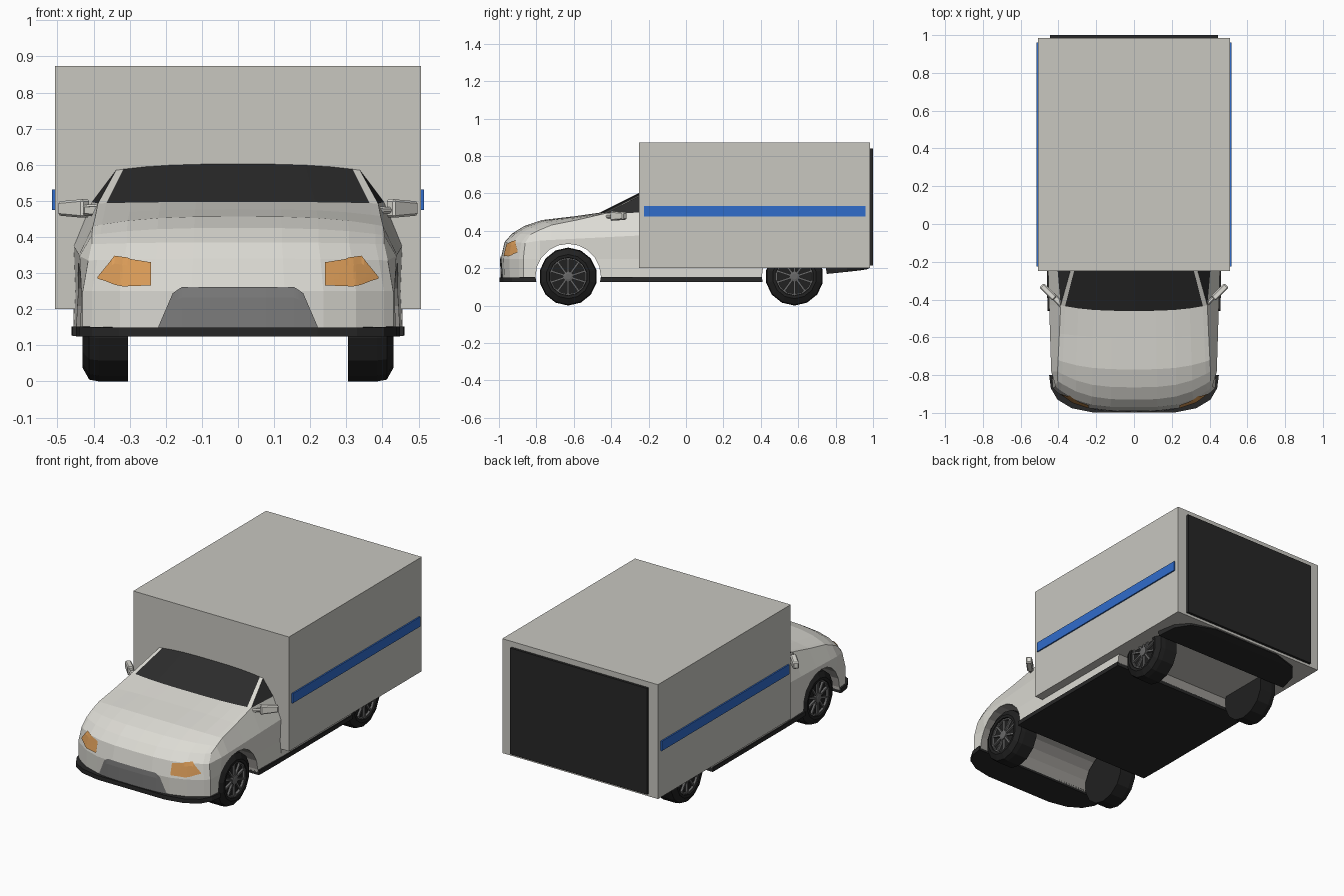
import bpy, bmesh, math
from mathutils import Vector, Matrix
from mathutils.bvhtree import BVHTree

if "Cube" in bpy.data.objects:
    bpy.data.objects.remove(bpy.data.objects["Cube"])


def mat(name, r, g, b):
    m = bpy.data.materials.new(name)
    m.diffuse_color = (r, g, b, 1)
    m.use_nodes = True
    m.node_tree.nodes["Principled BSDF"].inputs["Base Color"].default_value = m.diffuse_color
    return m


PAINT = mat("cab_paint", 0.72, 0.71, 0.66)
CARGO = mat("cargo_paint", 0.58, 0.57, 0.53)
BLACK = mat("black_trim", 0.02, 0.02, 0.02)
TYRE = mat("tyre_rubber", 0.015, 0.015, 0.015)
GLASS = mat("dark_glass", 0.025, 0.025, 0.025)
WELL = mat("well_grey", 0.32, 0.31, 0.29)
GRILLE = mat("grille_grey", 0.21, 0.21, 0.21)
RIM = mat("rim_grey", 0.14, 0.14, 0.14)
BLUE = mat("stripe_blue", 0.03, 0.15, 0.60)
AMBER = mat("lamp_amber", 0.72, 0.34, 0.10)

AXLES = (-0.63, 0.58)
AXLE_Z = 0.155


def finish(bm, name, *mats):
    bmesh.ops.recalc_face_normals(bm, faces=bm.faces)
    me = bpy.data.meshes.new(name)
    bm.to_mesh(me)
    bm.free()
    for m in mats:
        me.materials.append(m)
    ob = bpy.data.objects.new(name, me)
    bpy.context.collection.objects.link(ob)
    return ob


def box(name, m, lo, hi):
    bm = bmesh.new()
    size = [b - a for a, b in zip(lo, hi)]
    mid = [(a + b) / 2 for a, b in zip(lo, hi)]
    bmesh.ops.create_cube(bm, size=1, matrix=Matrix.Translation(mid) @ Matrix.Diagonal((*size, 1)))
    return finish(bm, name, m)


def loft(name, m, stations):
    """Rectangular sections along y: (y, half width, bottom z, top z)."""
    bm = bmesh.new()
    rings = [[bm.verts.new(c) for c in ((-w, y, a), (w, y, a), (w, y, b), (-w, y, b))]
             for y, w, a, b in stations]
    for r, s in zip(rings, rings[1:]):
        for k in range(4):
            n = (k + 1) % 4
            bm.faces.new((r[k], r[n], s[n], s[k]))
    bm.faces.new(rings[0])
    bm.faces.new(rings[-1])
    return finish(bm, name, m)


# Cargo box, rear door and side stripes
box("cargo_box", CARGO, (-0.507, -0.25, 0.2), (0.507, 0.985, 0.873))
box("rear_door", BLACK, (-0.445, 0.98, 0.215), (0.445, 1.0, 0.84))
for s, side in ((-1, "left"), (1, "right")):
    xs = sorted((s * 0.50, s * 0.515))
    box("stripe_" + side, BLUE, (xs[0], -0.225, 0.475), (xs[1], 0.96, 0.532))

# Cab rows from bumper over bonnet to windscreen: centre y, z, half width, edge y, z, bow power
ROWS = [(-0.985, 0.14, 0.430, -0.87, 0.14, 3.5),
        (-0.990, 0.25, 0.430, -0.87, 0.25, 3.5),
        (-0.970, 0.34, 0.415, -0.86, 0.335, 3.5),
        (-0.930, 0.385, 0.405, -0.83, 0.38, 3.0),
        (-0.865, 0.425, 0.405, -0.78, 0.405, 3.0),
        (-0.770, 0.457, 0.402, -0.72, 0.43, 3.0),
        (-0.600, 0.477, 0.395, -0.58, 0.458, 3.0),
        (-0.460, 0.497, 0.388, -0.43, 0.493, 3.0),
        (-0.240, 0.607, 0.335, -0.24, 0.590, 3.0)]
HALF = [0.3, 0.55, 0.76, 0.94, 1.0]
FRACS = [-f for f in reversed(HALF)] + [0] + HALF
CORNER, BASE = 3, 7

bm = bmesh.new()
grid = [[bm.verts.new((f * w, yc + (yo - yc) * abs(f) ** p, zc + (zo - zc) * abs(f) ** p))
         for f in FRACS] for yc, zc, w, yo, zo, p in ROWS]
for j in range(len(ROWS) - 1):
    for i in range(len(FRACS) - 1):
        fc = bm.faces.new((grid[j][i], grid[j][i + 1], grid[j + 1][i + 1], grid[j + 1][i]))
        if j == BASE and 0 < i < len(FRACS) - 2:
            fc.material_index = 1
side_low, side_back = {}, {}
for s, e in ((-1, 0), (1, -1)):
    cols = [[grid[k][e] for k in (CORNER, 2, 1, 0)]]
    for j in range(CORNER + 1, BASE + 2):
        y = ROWS[j][3]
        t = (y + 0.83) / 0.59
        x = 0.437 + 0.018 * t
        top = grid[j][e] if j <= BASE else bm.verts.new((s * 0.405, y, 0.497))
        cols.append([top] + [bm.verts.new((s * a, y, z)) for a, z in
                             ((x, 0.345 + 0.03 * t), (x - 0.005, 0.25), (x, 0.14))])
    for a, b in zip(cols, cols[1:]):
        for k in range(3):
            bm.faces.new((a[k], b[k], b[k + 1], a[k + 1]))
    # side window
    bm.faces.new((grid[BASE][e], cols[-1][0], grid[BASE + 1][e])).material_index = 1
    side_low[s] = [c[3] for c in cols[1:]]
    side_back[s] = cols[-1]
bm.faces.new(grid[0] + side_low[1] + side_low[-1][::-1])
bm.faces.new(grid[-1] + side_back[1] + side_back[-1][::-1])
bmesh.ops.recalc_face_normals(bm, faces=bm.faces)
surface = BVHTree.FromBMesh(bm)
cab = finish(bm, "cab", PAINT, GLASS, WELL)


def front_plate(name, m, columns, s=1, rows=5):
    """Thin plate laid on the cab front: columns of (x, low z, high z)."""
    pts = []
    for (x0, a0, b0), (x1, a1, b1) in zip(columns, columns[1:]):
        for t in (0, 0.25, 0.5, 0.75):
            pts.append((x0 + (x1 - x0) * t, a0 + (a1 - a0) * t, b0 + (b1 - b0) * t))
    pts.append(columns[-1])
    bm = bmesh.new()
    g = []
    for x, a, b in pts:
        col = []
        for k in range(rows):
            o = Vector((s * x, -2, a + (b - a) * k / (rows - 1)))
            hit, n, _, _ = surface.ray_cast(o, Vector((0, 1, 0)))
            col.append(bm.verts.new(hit + n * 0.005))
        g.append(col)
    for c, d in zip(g, g[1:]):
        for k in range(rows - 1):
            bm.faces.new((c[k], d[k], d[k + 1], c[k + 1]))
    ob = finish(bm, name, m)
    if sum(p.normal.y for p in ob.data.polygons) > 0:
        ob.data.flip_normals()
    return ob


# Grille and headlamps
front_plate("grille", GRILLE, [(-0.22, 0.148, 0.152), (-0.18, 0.148, 0.245), (-0.155, 0.148, 0.26),
                               (0.155, 0.148, 0.26), (0.18, 0.148, 0.245), (0.22, 0.148, 0.152)])
LAMP = [(0.24, 0.265, 0.329), (0.29, 0.263, 0.337), (0.318, 0.262, 0.342),
        (0.34, 0.267, 0.345), (0.365, 0.277, 0.315), (0.387, 0.284, 0.288)]
for s, side in ((-1, "left"), (1, "right")):
    front_plate("headlamp_" + side, AMBER, LAMP, s)

# Lower body under the cargo box, and dark underbody with bumpers
lower = loft("lower_body", PAINT, [(-0.245, 0.455, 0.14, 0.21), (0.74, 0.455, 0.14, 0.21)])
lower.data.materials.append(PAINT)
lower.data.materials.append(WELL)
under = loft("underbody", BLACK, [
    (-0.997, 0.22, 0.125, 0.15), (-0.975, 0.33, 0.125, 0.15), (-0.93, 0.405, 0.125, 0.15),
    (-0.87, 0.44, 0.125, 0.152), (-0.78, 0.452, 0.125, 0.152), (-0.3, 0.461, 0.127, 0.152),
    (0.70, 0.461, 0.127, 0.152), (0.742, 0.452, 0.168, 0.21), (0.86, 0.43, 0.18, 0.21),
    (0.93, 0.37, 0.188, 0.21), (0.975, 0.22, 0.195, 0.21)])

# Wheel arches cut across the full width
cutters = []
for y in AXLES:
    bm = bmesh.new()
    bmesh.ops.create_cone(bm, cap_ends=True, segments=20, radius1=0.175, radius2=0.175, depth=1.4,
                          matrix=Matrix.Translation((0, y, AXLE_Z)) @ Matrix.Rotation(math.pi / 2, 4, 'Y'))
    c = finish(bm, "arch_cutter")
    c.hide_render = True
    cutters.append(c)
for ob in (cab, lower, under):
    for c in cutters:
        md = ob.modifiers.new("arch", 'BOOLEAN')
        md.operation, md.solver, md.object = 'DIFFERENCE', 'EXACT', c
    dg = bpy.context.evaluated_depsgraph_get()
    me = bpy.data.meshes.new_from_object(ob.evaluated_get(dg))
    ob.modifiers.clear()
    ob.data = me
    if ob is under:
        continue
    for p in me.polygons:
        for y in AXLES:
            d = Vector((0, y, AXLE_Z)) - Vector((0, p.center.y, p.center.z))
            if 0.1 < d.length < 0.18 and p.normal.dot(d.normalized()) > 0.8:
                p.material_index = 2
for c in cutters:
    bpy.data.objects.remove(c)


def lathe(name, m, profile, s, y, n=14):
    """Spin (x, radius) points around a wheel axle."""
    bm = bmesh.new()
    rings = [[bm.verts.new((s * x, y + r * math.sin(2 * math.pi * k / n),
                            AXLE_Z - r * math.cos(2 * math.pi * k / n))) for k in range(n)]
             for x, r in profile]
    for a, b in zip(rings, rings[1:]):
        for k in range(n):
            bm.faces.new((a[k], a[(k + 1) % n], b[(k + 1) % n], b[k]))
    bm.faces.new(rings[0])
    bm.faces.new(rings[-1])
    return finish(bm, name, m)


# Wheels with rim ring, hub and ten spokes
for y, end in zip(AXLES, ("front", "rear")):
    for s, side in ((-1, "left"), (1, "right")):
        tag = "_" + end + "_" + side
        lathe("tyre" + tag, TYRE, [(0.305, 0.155), (0.385, 0.155), (0.412, 0.15), (0.43, 0.118),
                                   (0.428, 0.102), (0.408, 0.098)], s, y)
        lathe("hub" + tag, RIM, [(0.40, 0.028), (0.424, 0.028), (0.427, 0.015)], s, y, 10)
        bm = bmesh.new()
        at = Matrix.Translation((s * 0.413, y, AXLE_Z))
        for k in range(10):
            turn = Matrix.Rotation(2 * math.pi * k / 10, 4, 'X')
            bmesh.ops.create_cube(bm, size=1, matrix=at @ turn @ Matrix.Translation((0, 0, 0.06))
                                  @ Matrix.Diagonal((0.014, 0.011, 0.08, 1)))
        for k in range(14):
            turn = Matrix.Rotation(2 * math.pi * (k + 0.5) / 14, 4, 'X')
            bmesh.ops.create_cube(bm, size=1, matrix=at @ turn @ Matrix.Translation((0, 0, 0.094))
                                  @ Matrix.Diagonal((0.016, 0.043, 0.007, 1)))
        finish(bm, "rim" + tag, RIM)

# Door mirrors, swept back, on short arms
for s, side in ((-1, "left"), (1, "right")):
    bm = bmesh.new()
    for centre, size in (((0.455, -0.36, 0.479), (0.098, 0.034, 0.052)),
                         ((0.405, -0.405, 0.474), (0.07, 0.02, 0.022))):
        r = bmesh.ops.create_cube(bm, size=1)
        for v in r["verts"]:
            if v.co.x > 0:
                v.co.z *= 0.75
            v.co = Matrix.Rotation(math.radians(45), 3, 'Z') @ Vector(
                [a * b for a, b in zip(v.co, size)]) + Vector(centre)
            v.co.x *= s
    bmesh.ops.bevel(bm, geom=bm.edges[:], offset=0.006, segments=1, affect='EDGES')
    finish(bm, "mirror_" + side, PAINT)
